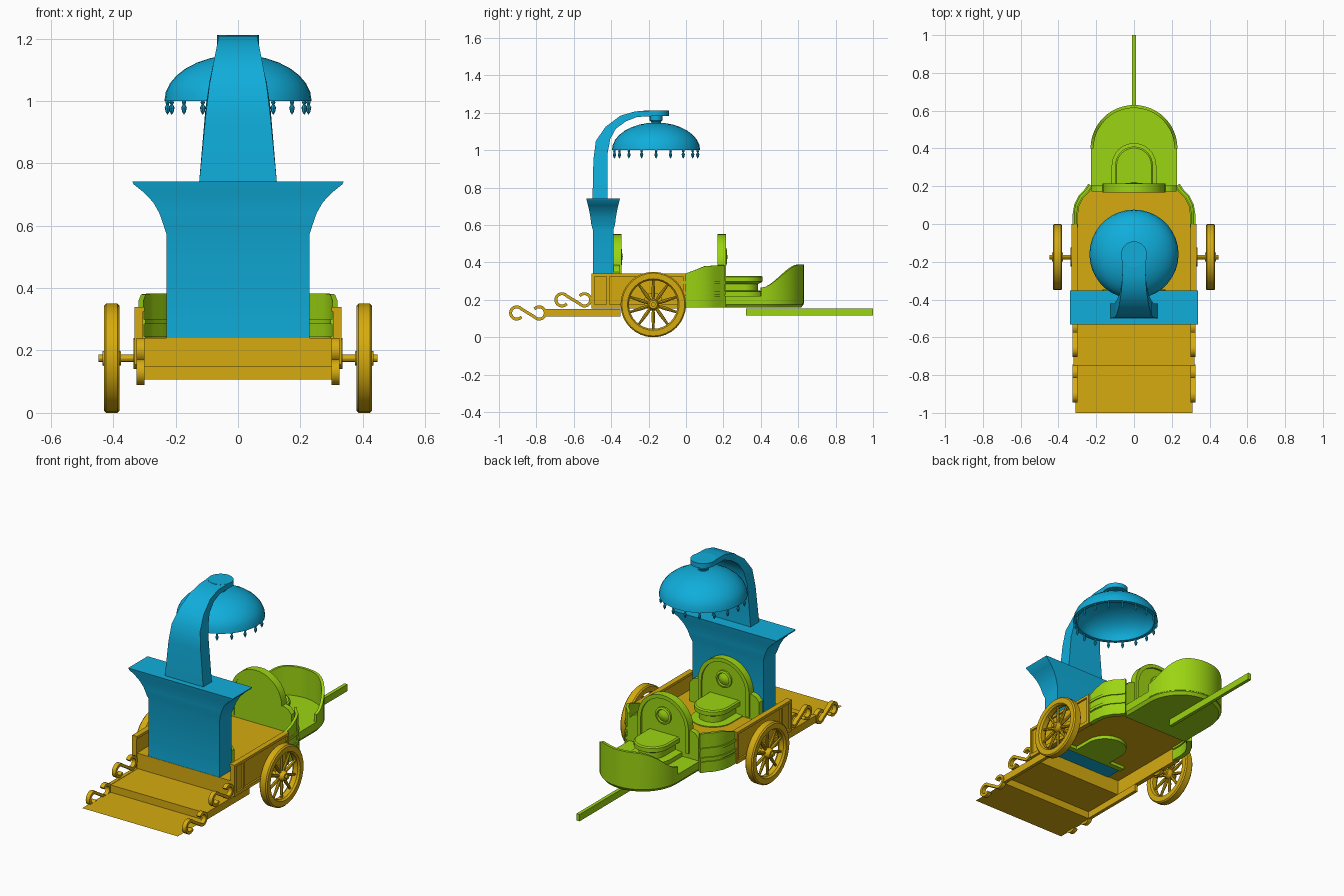
import bpy, bmesh
from math import sin, cos, pi, radians

if "Cube" in bpy.data.objects:
    bpy.data.objects.remove(bpy.data.objects["Cube"])


def material(name, rgb):
    m = bpy.data.materials.new(name)
    m.use_nodes = True
    m.diffuse_color = (*rgb, 1)
    m.node_tree.nodes["Principled BSDF"].inputs["Base Color"].default_value = (*rgb, 1)
    return m


GOLD = material("gold", (0.67, 0.41, 0.005))
GREEN = material("lime green", (0.33, 0.66, 0.006))
BLUE = material("sky blue", (0.005, 0.42, 0.71))


def build(name, verts, faces, mat):
    me = bpy.data.meshes.new(name)
    me.from_pydata(verts, [], faces)
    bm = bmesh.new()
    bm.from_mesh(me)
    bmesh.ops.remove_doubles(bm, verts=bm.verts, dist=1e-5)
    bmesh.ops.recalc_face_normals(bm, faces=bm.faces)
    bm.to_mesh(me)
    bm.free()
    me.shade_smooth()
    me.set_sharp_from_angle(angle=radians(30))
    me.materials.append(mat)
    ob = bpy.data.objects.new(name, me)
    bpy.context.collection.objects.link(ob)
    return ob


def loft(name, rings, mat, loop=False):
    """Skin closed rings of points; cap the ends unless the rings loop round."""
    k, n = len(rings[0]), len(rings)
    faces = []
    for i in range(n if loop else n - 1):
        j = (i + 1) % n
        faces += [(i * k + a, i * k + (a + 1) % k, j * k + (a + 1) % k, j * k + a) for a in range(k)]
    if not loop:
        faces += [tuple(range(k)), tuple(range((n - 1) * k, n * k))]
    return build(name, [p for r in rings for p in r], faces, mat)


def box(name, x, y, z, mat):
    return loft(name, [[(x[0], y[0], h), (x[1], y[0], h), (x[1], y[1], h), (x[0], y[1], h)] for h in z], mat)


def lathe(name, profile, centre, axis, mat, n=32):
    """Revolve (radius, height) points about an axis."""
    def point(r, h, a):
        c, s = r * cos(a), r * sin(a)
        p = {"x": (h, c, s), "y": (c, h, s), "z": (c, s, h)}[axis]
        return tuple(u + v for u, v in zip(p, centre))
    rings = [[point(r, h, 2 * pi * i / n) for r, h in profile] for i in range(n)]
    return loft(name, rings, mat, loop=True)


def band(name, path, thick, lo, hi, plane, mat):
    """Ribbon along a flat path, extruded from lo to hi (hi may vary)."""
    hi = hi if isinstance(hi, list) else [hi] * len(path)
    rings = []
    for i, (u, v) in enumerate(path):
        a, b = path[max(i - 1, 0)], path[min(i + 1, len(path) - 1)]
        du, dv = b[0] - a[0], b[1] - a[1]
        f = thick / 2 / (du * du + dv * dv) ** 0.5
        p, q = (u - dv * f, v + du * f), (u + dv * f, v - du * f)
        ring = [(*p, lo), (*q, lo), (*q, hi[i]), (*p, hi[i])]
        order = {"xy": (0, 1, 2), "yz": (2, 0, 1), "xz": (0, 2, 1)}[plane]
        rings.append([tuple(c[o] for o in order) for c in ring])
    return loft(name, rings, mat)


def arc(r, cu, cv, n=20):
    return [(cu + r * cos(pi * i / n), cv + r * sin(pi * i / n)) for i in range(n + 1)]


def d_ring(r, y0, yc, z):
    return [(x, y, z) for x, y in [(-r, y0), (r, y0)] + arc(r, 0, yc)]


# Front steps: thin treads and risers, then the deck
def sheet(name, pts):
    build(name, pts, [tuple(range(len(pts)))], GOLD)


STEPS = [(-1, 0.107), (-0.75, 0.107), (-0.75, 0.15), (-0.5, 0.15), (-0.5, 0.24)]
for part, a, b in zip(("lower_tread", "lower_riser", "upper_tread", "upper_riser"), STEPS, STEPS[1:]):
    sheet(part, [(-0.31, *a), (0.31, *a), (0.31, *b), (-0.31, *b)])
sheet("deck", [(s * x, y, 0.24) for s, pts in
               ((1, [(0.31, -0.5), (0.31, 0.08), (0.24, 0.19)]), (-1, [(0.24, 0.19), (0.31, 0.08), (0.31, -0.5)]))
               for x, y in pts])

# S-scroll outline, symmetric about its middle
curl = [(-0.06 + 0.033 * cos(radians(a)), 0.033 * sin(radians(a))) for a in range(-40, -321, -20)]
scroll = curl + [(0, 0)] + [(-u, -v) for u, v in reversed(curl)]

for s, side in ((1, "left"), (-1, "right")):
    def span(a, b):
        return sorted((s * a, s * b))

    # Side walls with framed panels and rails
    box(side + "_side_wall", span(0.305, 0.322), (-0.505, 0), (0.16, 0.34), GOLD)
    box(side + "_wall_cap", span(0.30, 0.332), (-0.505, 0), (0.325, 0.34), GOLD)
    box(side + "_wall_foot", span(0.305, 0.332), (-0.505, 0), (0.155, 0.175), GOLD)
    for y in (-0.505, -0.425, -0.015):
        box(side + "_wall_post", span(0.305, 0.332), (y, y + 0.015), (0.16, 0.34), GOLD)
    box(side + "_step_rail", span(0.30, 0.32), (-0.75, -0.35), (0.11, 0.152), GOLD)
    for cy, cz, part in ((-0.845, 0.13, "_lower_scroll"), (-0.603, 0.2, "_upper_scroll")):
        band(side + part, [(u + cy, v + cz) for u, v in scroll], 0.016, s * 0.30, s * 0.325, "yz", GOLD)

    # Wheel, hub, spokes and axle
    hub = (s * 0.405, -0.175, 0.175)
    lathe(side + "_wheel_rim", [(0.13, -0.014), (0.138, -0.025), (0.168, -0.025), (0.175, -0.018),
                                (0.175, 0.018), (0.168, 0.025), (0.138, 0.025), (0.13, 0.014)],
          hub, "x", GOLD)
    lathe(side + "_hub", [(0, -0.03), (0.022, -0.03), (0.03, -0.012), (0.03, 0.012), (0.022, 0.03), (0, 0.03)],
          hub, "x", GOLD, 16)
    lathe(side + "_axle", [(0, -0.09), (0.012, -0.09), (0.012, 0.042), (0, 0.042)],
          (s * 0.405, -0.175, 0.175) if s > 0 else (-0.357, -0.175, 0.175), "x", GOLD, 12)
    lathe(side + "_axle_plate", [(0, -0.01), (0.05, -0.01), (0.05, 0.01), (0, 0.01)],
          (s * 0.325, -0.175, 0.19), "x", GOLD, 16)
    for i in range(10):
        spoke = lathe(side + "_spoke", [(0, 0.02), (0.006, 0.02), (0.01, 0.06), (0.006, 0.135), (0, 0.135)],
                      (0, 0, 0), "z", GOLD, 8)
        spoke.location = hub
        spoke.rotation_euler.x = 2 * pi * i / 10

    # Curved middle wall with mouldings
    path = [(0.31, -0.02), (0.311, 0.05), (0.303, 0.1), (0.28, 0.145), (0.25, 0.175), (0.23, 0.205)]
    path = [(s * x, y) for x, y in path]
    band(side + "_curved_wall", path, 0.016, 0.16, [0.335, 0.36, 0.38, 0.383, 0.383, 0.383], "xy", GREEN)
    for lo, hi, part in ((0.158, 0.22, "_base_moulding"), (0.228, 0.245, "_low_moulding"),
                         (0.285, 0.30, "_high_moulding")):
        band(side + part, path, 0.028, lo, hi, "xy", GREEN)

# Front box: rounded floor, rising wall and draw pole
loft("rounded_floor", [d_ring(0.215, 0.18, 0.4, 0.158), d_ring(0.228, 0.18, 0.4, 0.175),
                       d_ring(0.228, 0.18, 0.4, 0.22)], GREEN)
rim = arc(0.222, 0, 0.4, 28)


def rise(y):
    t = min(max((y - 0.4) / 0.21, 0), 1)
    return 0.265 + 0.125 * t * t * (3 - 2 * t)


band("rounded_wall", rim, 0.016, 0.18, [rise(y) for x, y in rim], "xy", GREEN)
box("draw_pole", (-0.01, 0.01), (0.32, 1), (0.115, 0.155), GREEN)

# Two matching arched seats
for dy, part in ((0, "rear"), (-0.56, "front")):
    y0, y1 = 0.172 + dy, 0.204 + dy
    outline = [(-0.225, 0.222), (0.225, 0.222), (0.225, 0.35), (0.205, 0.375), (0.18, 0.385)] \
        + arc(0.16, 0, 0.385) + [(-0.18, 0.385), (-0.205, 0.375), (-0.225, 0.35)]
    loft(part + "_backrest", [[(x, y, z) for x, z in outline] for y in (y0, y1)], GREEN)
    arch = [(0.155, 0.25)] + arc(0.155, 0, 0.385) + [(-0.155, 0.25)]
    band(part + "_backrest_arch", arch, 0.022, y0 - 0.004, y1 + 0.01, "xz", GREEN)
    lathe(part + "_rosette", [(0, 0), (0.05, 0), (0.05, 0.01), (0.038, 0.014), (0.034, 0.006), (0.015, 0.016),
                              (0, 0.018)], (0, y1, 0.43), "y", GREEN, 20)
    layers = [(0.22, 0.118), (0.245, 0.118), (0.25, 0.075), (0.285, 0.075), (0.298, 0.1), (0.322, 0.1),
              (0.328, 0.092)]
    loft(part + "_seat", [d_ring(r, 0.2 + dy, 0.31 + dy, z) for z, r in layers], GREEN)

# Flared pedestal
flare = [(0.235, 0.23, 0.055), (0.575, 0.23, 0.055), (0.6, 0.238, 0.063), (0.64, 0.252, 0.068),
         (0.675, 0.272, 0.074), (0.705, 0.3, 0.081), (0.733, 0.335, 0.088), (0.742, 0.339, 0.09)]
loft("pedestal", [[(a * x, b * y - 0.443, z) for a, b in ((-1, -1), (1, -1), (1, 1), (-1, 1))]
                  for z, x, y in flare], BLUE)

# Curved canopy arm: outer (y, z), inner (y, z), half width
arm = [((-0.5, 0.735), (-0.42, 0.735), 0.125), ((-0.495, 0.95), (-0.42, 0.98), 0.104),
       ((-0.482, 1.05), (-0.405, 1.06), 0.092), ((-0.43, 1.125), (-0.375, 1.115), 0.078),
       ((-0.35, 1.185), (-0.32, 1.155), 0.066), ((-0.27, 1.208), (-0.26, 1.178), 0.062),
       ((-0.16, 1.211), (-0.16, 1.183), 0.066)]
loft("canopy_arm", [[(-w, *o), (w, *o), (w, *i), (-w, *i)] for o, i, w in arm], BLUE)
HANG = (0, -0.16, 0)
lathe("arm_end", [(0, 1.183), (0.068, 1.183), (0.068, 1.211), (0, 1.211)], HANG, "z", BLUE)
lathe("canopy_neck", [(0, 1.13), (0.04, 1.13), (0.025, 1.15), (0.034, 1.16), (0.034, 1.185), (0, 1.185)],
      HANG, "z", BLUE, 16)

# Hollow dome canopy with tassels
dome = [(a * cos(t), 1.0 + b * sin(t)) for a, b, ts in ((0.236, 0.148, range(9)), (0.215, 0.13, range(8, -1, -1)))
        for t in (pi / 16 * i for i in ts)]
lathe("canopy_dome", dome, HANG, "z", BLUE, 36)
for i in range(18):
    a = 2 * pi * i / 18
    lathe("tassel", [(0, -0.045), (0.006, -0.035), (0.009, -0.022), (0.004, -0.012), (0.007, -0.005), (0.004, 0.004),
                     (0, 0.004)], (0.226 * cos(a), 0.226 * sin(a) - 0.16, 1.0), "z", BLUE, 8)
